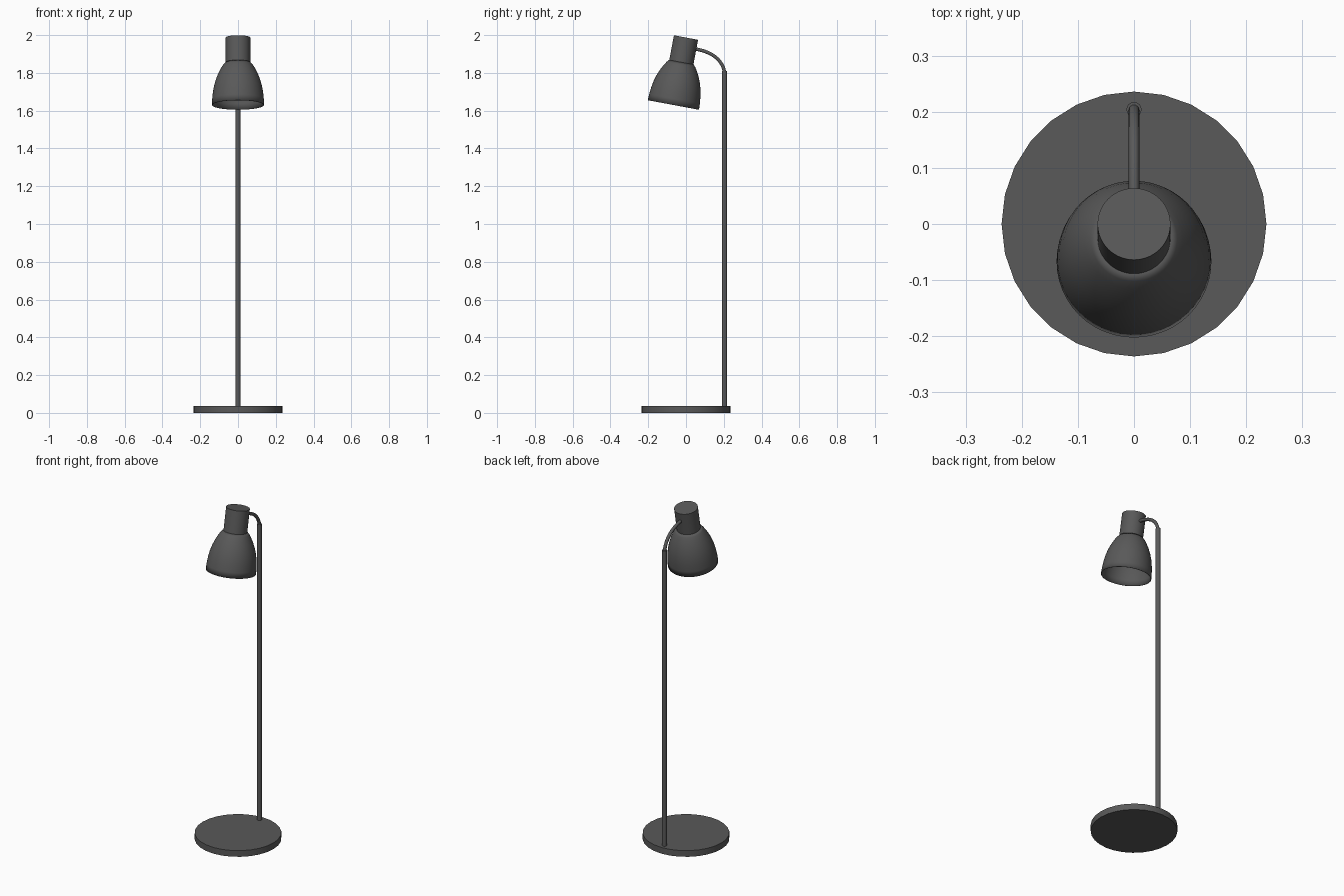
import bpy, bmesh, math
from mathutils import Matrix

if "Cube" in bpy.data.objects:
    bpy.data.objects.remove(bpy.data.objects["Cube"])

TILT = Matrix.Translation((0, 0, 1.987)) @ Matrix.Rotation(math.radians(-10.6), 4, 'X')


def lathe(name, profile, sides, matrix=Matrix(), cap=True):
    """Revolve (radius, z) points, listed bottom to top, around z."""
    bm = bmesh.new()
    rings = []
    for r, z in profile:
        rings.append([bm.verts.new((r * math.cos(2 * math.pi * i / sides),
                                    r * math.sin(2 * math.pi * i / sides), z))
                      for i in range(sides)])
    for low, high in zip(rings, rings[1:]):
        for i in range(sides):
            j = (i + 1) % sides
            bm.faces.new((low[i], low[j], high[j], high[i]))
    if cap:
        bm.faces.new(rings[0][::-1])
        bm.faces.new(rings[-1])
    mesh = bpy.data.meshes.new(name)
    bm.to_mesh(mesh)
    bm.free()
    obj = bpy.data.objects.new(name, mesh)
    bpy.context.collection.objects.link(obj)
    obj.matrix_world = matrix
    paint(obj)
    bpy.ops.object.select_all(action='DESELECT')
    obj.select_set(True)
    bpy.context.view_layer.objects.active = obj
    bpy.ops.object.shade_smooth_by_angle(angle=math.radians(35))
    return obj


dark = bpy.data.materials.new("dark_metal")
dark.diffuse_color = (0.1, 0.1, 0.1, 1)
dark.use_nodes = True
dark.node_tree.nodes["Principled BSDF"].inputs["Base Color"].default_value = dark.diffuse_color


def paint(obj):
    obj.data.materials.append(dark)


# Round foot and upright pole
lathe("base", [(0.236, 0), (0.236, 0.037)], 28)
lathe("pole", [(0.0135, 0.03), (0.0135, 1.81)], 16, Matrix.Translation((0, 0.204, 0)))

# Tilted lamp head: closed neck and open bell shade
lathe("neck", [(0.065, -0.137), (0.065, 0)], 40, TILT)
shade = lathe("shade", [(0.138, -0.363), (0.1365, -0.33), (0.133, -0.295),
                        (0.127, -0.26), (0.117, -0.225), (0.103, -0.19),
                        (0.087, -0.16), (0.077, -0.145), (0.066, -0.133)],
              48, TILT, cap=False)
wall = shade.modifiers.new("wall", 'SOLIDIFY')
wall.thickness = 0.003
wall.offset = -1

# Bent arm from the pole top into the neck
curve = bpy.data.curves.new("arm", 'CURVE')
curve.dimensions = '3D'
curve.bevel_depth = 0.0095
curve.bevel_resolution = 3
curve.use_fill_caps = True
spline = curve.splines.new('BEZIER')
spline.resolution_u = 16
spline.bezier_points.add(1)
path = [((0, -0.02, 1.936), (0, 0.04, 1.928), (0, 0.13, 1.915)),
        ((0, 0.19, 1.875), (0, 0.204, 1.805), (0, 0.205, 1.78))]
for point, (left, co, right) in zip(spline.bezier_points, path):
    point.handle_left_type = point.handle_right_type = 'FREE'
    point.handle_left, point.co, point.handle_right = left, co, right
arm = bpy.data.objects.new("arm", curve)
bpy.context.collection.objects.link(arm)
paint(arm)
